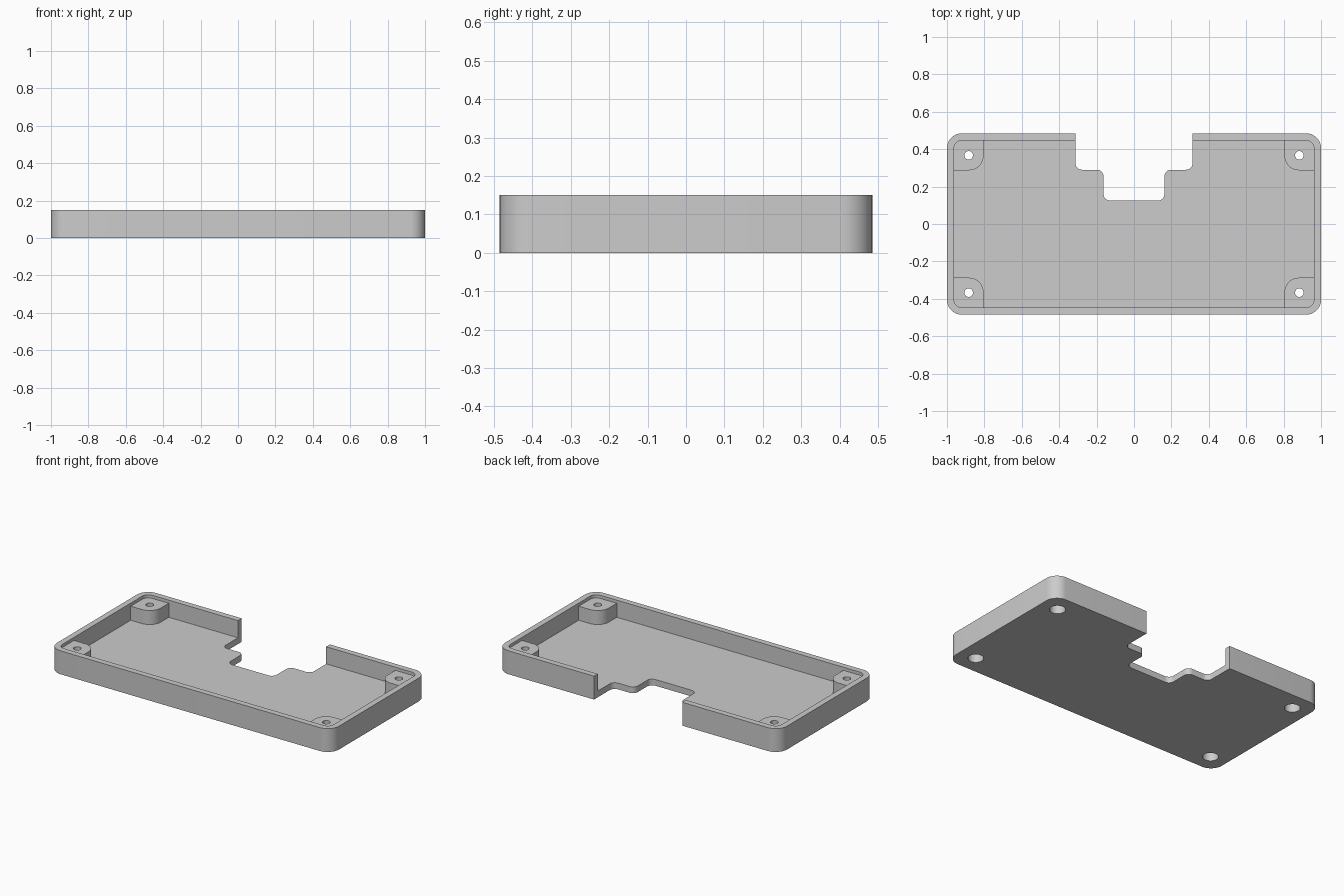
import bpy
import bmesh
import math
from mathutils import Vector

cube = bpy.data.objects.get("Cube")
if cube:
    bpy.data.objects.remove(cube, do_unlink=True)

HALF_X, HALF_Y, HEIGHT = 1.0, 0.485, 0.15
WALL, FLOOR, BOSS_TOP = 0.038, 0.04, 0.13
HOLE_X, HOLE_Y, BOSS_R = 0.884, 0.367, 0.08

grey = bpy.data.materials.new("plain_grey")
grey.use_nodes = True
colour = (0.604, 0.604, 0.604, 1)
grey.diffuse_color = colour
grey.node_tree.nodes["Principled BSDF"].inputs["Base Color"].default_value = colour


def fillet(corners, steps=10):
    """Round each (x, y, radius) corner of a closed outline."""
    points = []
    for i, (x, y, r) in enumerate(corners):
        p = Vector((x, y, 0))
        if r == 0:
            points.append(p)
            continue
        u = (Vector((*corners[i - 1][:2], 0)) - p).normalized()
        v = (Vector((*corners[(i + 1) % len(corners)][:2], 0)) - p).normalized()
        half = u.angle(v) / 2
        centre = p + (u + v).normalized() * r / math.sin(half)
        start = (p + u * r / math.tan(half) - centre).normalized()
        end = (p + v * r / math.tan(half) - centre).normalized()
        points += [centre + start.slerp(end, k / steps) * r for k in range(steps + 1)]
    return points


def prism(name, points, z0, z1):
    """Closed solid from an outline between two heights."""
    bm = bmesh.new()
    low, high = ([bm.verts.new((p.x, p.y, z)) for p in points] for z in (z0, z1))
    bm.faces.new(low)
    bm.faces.new(high)
    for i in range(len(points)):
        bm.faces.new((low[i - 1], low[i], high[i], high[i - 1]))
    bmesh.ops.recalc_face_normals(bm, faces=bm.faces)
    mesh = bpy.data.meshes.new(name)
    bm.to_mesh(mesh)
    bm.free()
    mesh.materials.append(grey)
    obj = bpy.data.objects.new(name, mesh)
    bpy.context.collection.objects.link(obj)
    return obj


def box(hx, hy, r):
    return fillet([(-hx, -hy, r), (hx, -hy, r), (hx, hy, r), (-hx, hy, r)])


def circle(x, y, r, sides=32):
    return [Vector((x + r * math.cos(a), y + r * math.sin(a), 0))
            for a in (math.tau * k / sides for k in range(sides))]


def combine(target, tool, operation):
    """Apply a boolean and discard the tool."""
    tool.hide_render = True
    mod = target.modifiers.new(operation, 'BOOLEAN')
    mod.operation, mod.object, mod.solver = operation, tool, 'EXACT'
    bpy.context.view_layer.objects.active = target
    bpy.ops.object.modifier_apply(modifier=mod.name)
    bpy.data.objects.remove(tool, do_unlink=True)


# Open tray with rounded corners
tray = prism("tray", box(HALF_X, HALF_Y, 0.08), 0, HEIGHT)
cavity = prism("cavity", box(HALF_X - WALL, HALF_Y - WALL, 0.042), FLOOR, 0.3)
combine(tray, cavity, 'DIFFERENCE')

# Corner screw bosses, sunk into the walls, with stepped through holes
for sx in (-1, 1):
    for sy in (-1, 1):
        x_in, y_in = sx * (HOLE_X - BOSS_R), sy * (HOLE_Y - BOSS_R)
        x_out, y_out = sx * 0.972, sy * 0.457
        outline = fillet([(x_in, y_in, BOSS_R - 0.001), (x_out, y_in, 0),
                          (x_out, y_out, 0), (x_in, y_out, 0)])
        combine(tray, prism("boss", outline, FLOOR / 2, BOSS_TOP), 'UNION')
        for radius, top in ((0.023, 0.3), (0.046, 0.09)):
            drill = prism("drill", circle(sx * HOLE_X, sy * HOLE_Y, radius), -0.1, top)
            combine(tray, drill, 'DIFFERENCE')

# Stepped notch through the back wall and floor
side = [(0.313, 0.6, 0), (0.313, 0.29, 0.035), (0.163, 0.29, 0.035), (0.163, 0.125, 0.035)]
notch = side + [(-x, y, r) for x, y, r in reversed(side)]
combine(tray, prism("notch", fillet(notch), -0.1, 0.3), 'DIFFERENCE')

# Smooth rounded walls, keep edges crisp
bpy.ops.object.select_all(action='DESELECT')
tray.select_set(True)
bpy.context.view_layer.objects.active = tray
bpy.ops.object.shade_smooth_by_angle(angle=math.radians(30))
